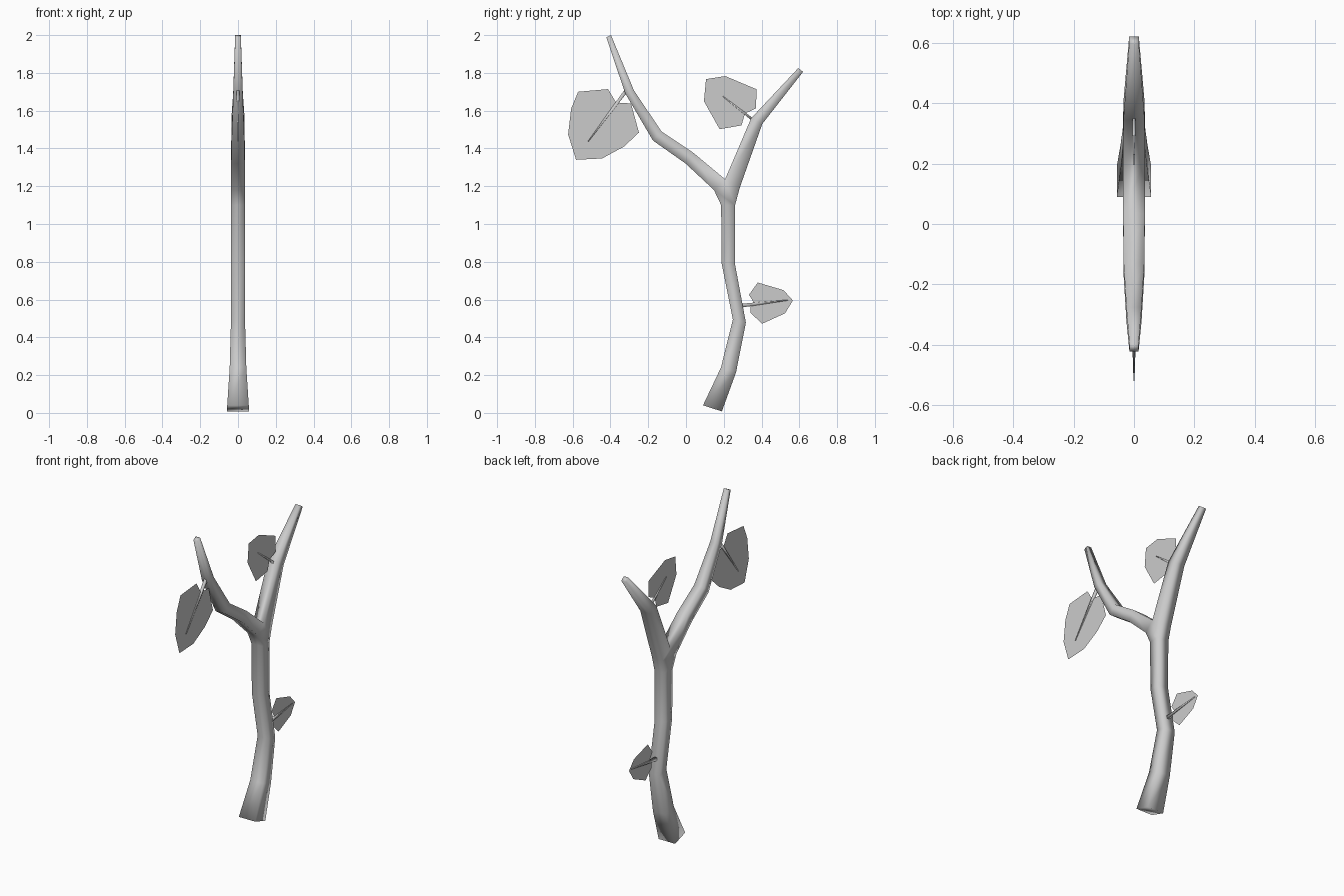
import bpy, bmesh
from mathutils import Vector

if "Cube" in bpy.data.objects:
    bpy.data.objects.remove(bpy.data.objects["Cube"])


def finish(bm, name, smooth):
    bmesh.ops.recalc_face_normals(bm, faces=bm.faces)
    mesh = bpy.data.meshes.new(name)
    bm.to_mesh(mesh)
    bm.free()
    for p in mesh.polygons:
        p.use_smooth = smooth
    obj = bpy.data.objects.new(name, mesh)
    bpy.context.collection.objects.link(obj)
    return obj


def rail_point(bm, y, z, h):
    # one profile point as a left/right vertex pair
    return bm.verts.new((-h, y, z)), bm.verts.new((h, y, z))


def rung(bm, y1, z1, y2, z2, h):
    # square cross-section given by its two edges in the yz plane
    return rail_point(bm, y1, z1, h), rail_point(bm, y2, z2, h)


def bridge(bm, rungs, cap_start=False, cap_end=False):
    for (a, b), (c, d) in zip(rungs, rungs[1:]):
        bm.faces.new((a[0], a[1], c[1], c[0]))
        bm.faces.new((b[1], b[0], d[0], d[1]))
        for s in (0, 1):
            bm.faces.new((a[s], b[s], d[s], c[s]))
    for use, (a, b) in ((cap_start, rungs[0]), (cap_end, rungs[-1])):
        if use:
            bm.faces.new((a[0], a[1], b[1], b[0]))


# Forked branch: square-section trunk splitting in two
bm = bmesh.new()
trunk = [rung(bm, *r) for r in (
    (.09, .04, .19, .008, .057),
    (.185, .24, .265, .215, .044),
    (.248, .495, .317, .478, .037),
    (.189, .79, .259, .79, .036),
    (.186, 1.10, .26, 1.10, .037))]
crotch = rail_point(bm, .207, 1.237, .037)
fork_l = rail_point(bm, .148, 1.18, .037)
fork_r = rail_point(bm, .284, 1.19, .037)
left = [(fork_l, crotch)] + [rung(bm, *r) for r in (
    (-.002, 1.32, .035, 1.38, .036),
    (-.175, 1.442, -.13, 1.49, .034),
    (-.322, 1.692, -.276, 1.708, .025),
    (-.422, 1.988, -.397, 2.0, .015))]
right = [(crotch, fork_r)] + [rung(bm, *r) for r in (
    (.345, 1.56, .404, 1.53, .035),
    (.594, 1.825, .62, 1.806, .016))]
bridge(bm, trunk, cap_start=True)
bridge(bm, left, cap_end=True)
bridge(bm, right, cap_end=True)
a, b = trunk[-1]
bm.faces.new((a[0], a[1], fork_l[1], fork_l[0]))
bm.faces.new((b[0], b[1], fork_r[1], fork_r[0]))
for s in (0, 1):
    bm.faces.new((a[s], b[s], fork_r[s], crotch[s], fork_l[s]))
finish(bm, "forked_branch", True)


# Leaf: flat blade in the yz plane with a tapering stem along its midrib
def leaf(name, outline, start, end, w=.01):
    bm = bmesh.new()
    bm.faces.new([bm.verts.new((0, y, z)) for y, z in outline])
    blade = finish(bm, name + "_blade", False)
    if blade.data.polygons[0].normal.x < 0:
        blade.data.flip_normals()

    p, q = Vector(start), Vector(end)
    side = (q - p).normalized().orthogonal()
    bm = bmesh.new()
    rungs = [rung(bm, *(c + side * r), *(c - side * r), r * .8)
             for c, r in ((p, w), (q, .002))]
    bridge(bm, rungs, True, True)
    finish(bm, name + "_stem", True)


leaf("large_leaf",
     [(-.571, 1.70), (-.413, 1.714), (-.37, 1.643), (-.291, 1.638),
      (-.249, 1.484), (-.328, 1.41), (-.444, 1.347), (-.582, 1.34),
      (-.624, 1.474), (-.608, 1.611)],
     (-.312, 1.712), (-.518, 1.437))
leaf("upper_leaf",
     [(.106, 1.767), (.208, 1.783), (.374, 1.713), (.37, 1.612),
      (.312, 1.585), (.294, 1.522), (.178, 1.502), (.095, 1.65)],
     (.35, 1.555), (.196, 1.675), .007)
leaf("lower_leaf",
     [(.38, .69), (.516, .65), (.566, .595), (.524, .527), (.403, .472),
      (.341, .53), (.343, .572), (.357, .588), (.333, .625)],
     (.295, .568), (.54, .597))
